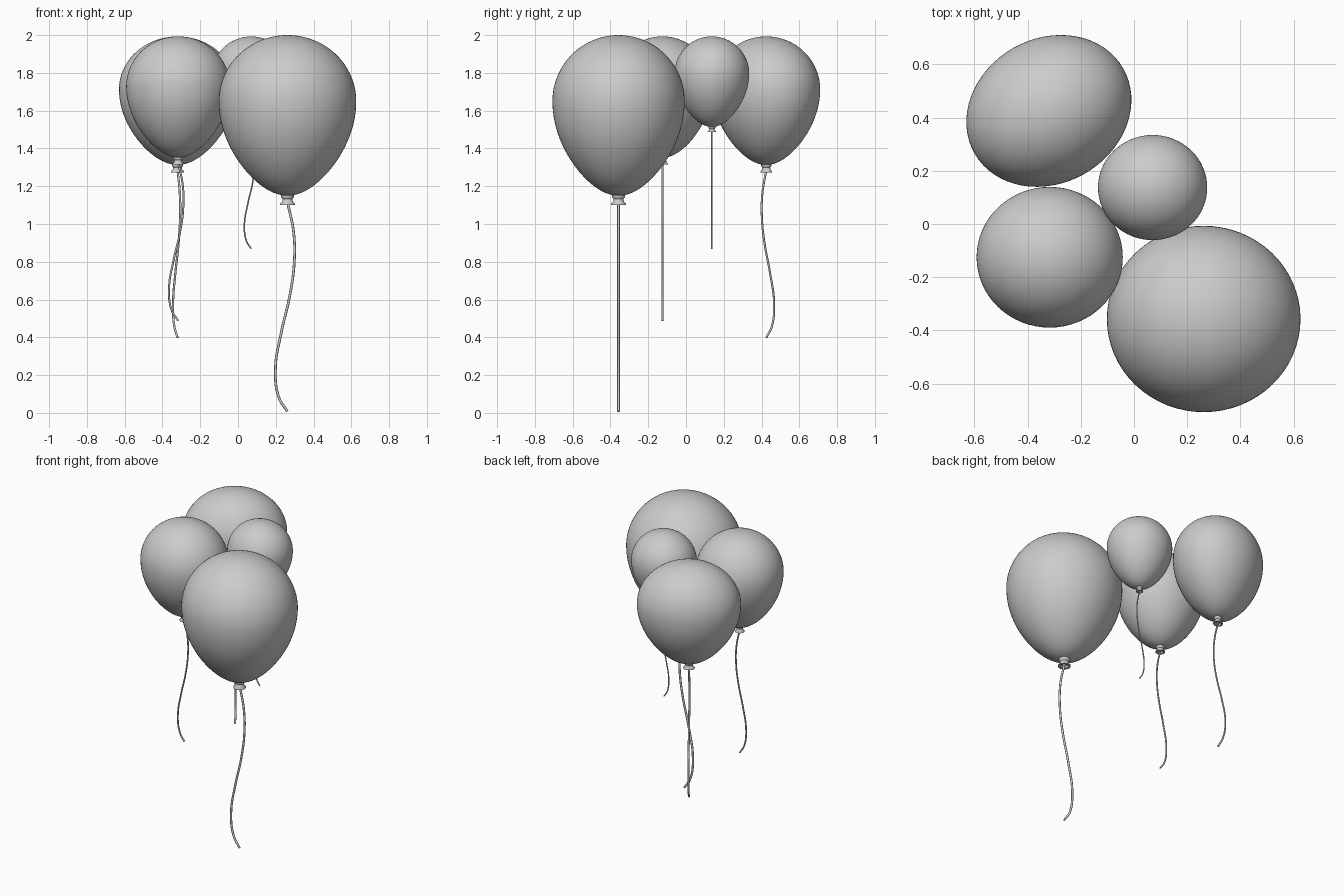
import bpy, bmesh, math

if "Cube" in bpy.data.objects:
    bpy.data.objects.remove(bpy.data.objects["Cube"])

# Balloon outline (radius, height), z measured down from the crown
def balloon_profile(r=0.364, up=0.35, down=0.50, n=28):
    pts = []
    for i in range(n + 1):
        a = math.pi / 2 * i / n
        pts.append((r * math.sin(a), -up + up * math.cos(a)))
    for i in range(1, n + 1):
        t = math.sin(math.pi / 2 * i / n)
        c = math.cos(math.pi / 2 * i / n)
        pts.append((r * c * (1 - 0.19 * t * t), -up - down * t))
    return pts

# Tied neck: collar, waist, flared rim with a shallow hollow below
KNOT = [(0.018, -0.842), (0.034, -0.848), (0.034, -0.858), (0.026, -0.868),
        (0.028, -0.880), (0.039, -0.893), (0.039, -0.899), (0.028, -0.899),
        (0.015, -0.885), (0, -0.885)]

# Wavy string path (x, z)
STRING = [(0, -0.885), (0.032, -1.04), (0.036, -1.20), (0.012, -1.38),
          (-0.032, -1.57), (-0.064, -1.77), (-0.045, -1.92), (0, -1.993)]


def place(ob, b):
    ob.location = (b[1], b[2], b[3])
    ob.scale = b[4]
    ob.rotation_euler = (0, 0, math.radians(b[5]))


def lathe(name, profile, b, seg=64, squash=1.0):
    bm = bmesh.new()
    vs = [bm.verts.new((r, 0, z)) for r, z in profile]
    es = [bm.edges.new(p) for p in zip(vs, vs[1:])]
    bmesh.ops.spin(bm, geom=vs + es, cent=(0, 0, 0), axis=(0, 0, 1),
                   angle=2 * math.pi, steps=seg, use_duplicate=False)
    bmesh.ops.remove_doubles(bm, verts=bm.verts[:], dist=1e-5)
    bmesh.ops.scale(bm, vec=(1, squash, 1), verts=bm.verts[:])
    bmesh.ops.recalc_face_normals(bm, faces=bm.faces[:])
    me = bpy.data.meshes.new(name)
    bm.to_mesh(me)
    bm.free()
    ob = bpy.data.objects.new(name, me)
    bpy.context.collection.objects.link(ob)
    place(ob, b)
    bpy.context.view_layer.objects.active = ob
    bpy.ops.object.select_all(action='DESELECT')
    ob.select_set(True)
    bpy.ops.object.shade_smooth_by_angle(angle=math.radians(40))


def string(name, b):
    cu = bpy.data.curves.new(name, 'CURVE')
    cu.dimensions = '3D'
    cu.bevel_depth = 0.007
    cu.bevel_resolution = 2
    cu.resolution_u = 8
    cu.use_fill_caps = True
    sp = cu.splines.new('BEZIER')
    sp.bezier_points.add(len(STRING) - 1)
    for p, (x, z) in zip(sp.bezier_points, STRING):
        p.co = (x, 0, z)
        p.handle_left_type = p.handle_right_type = 'AUTO'
    ob = bpy.data.objects.new(name, cu)
    bpy.context.collection.objects.link(ob)
    place(ob, b)


# name, x, y, crown z, scale, turn about z
BALLOONS = [
    ("large", 0.262, -0.357, 2.0, (1, 1, 1), 0),
    ("back", -0.32, 0.425, 1.993, (0.747, 0.92, 0.80), -60),
    ("left", -0.317, -0.125, 1.993, (0.755, 0.755, 0.755), 0),
    ("small", 0.07, 0.137, 1.993, (0.564, 0.564, 0.564), 0),
]

for b in BALLOONS:
    lathe(b[0] + "_balloon", balloon_profile(), b, squash=0.962)
    lathe(b[0] + "_knot", KNOT, b, seg=24)
    string(b[0] + "_string", b)
